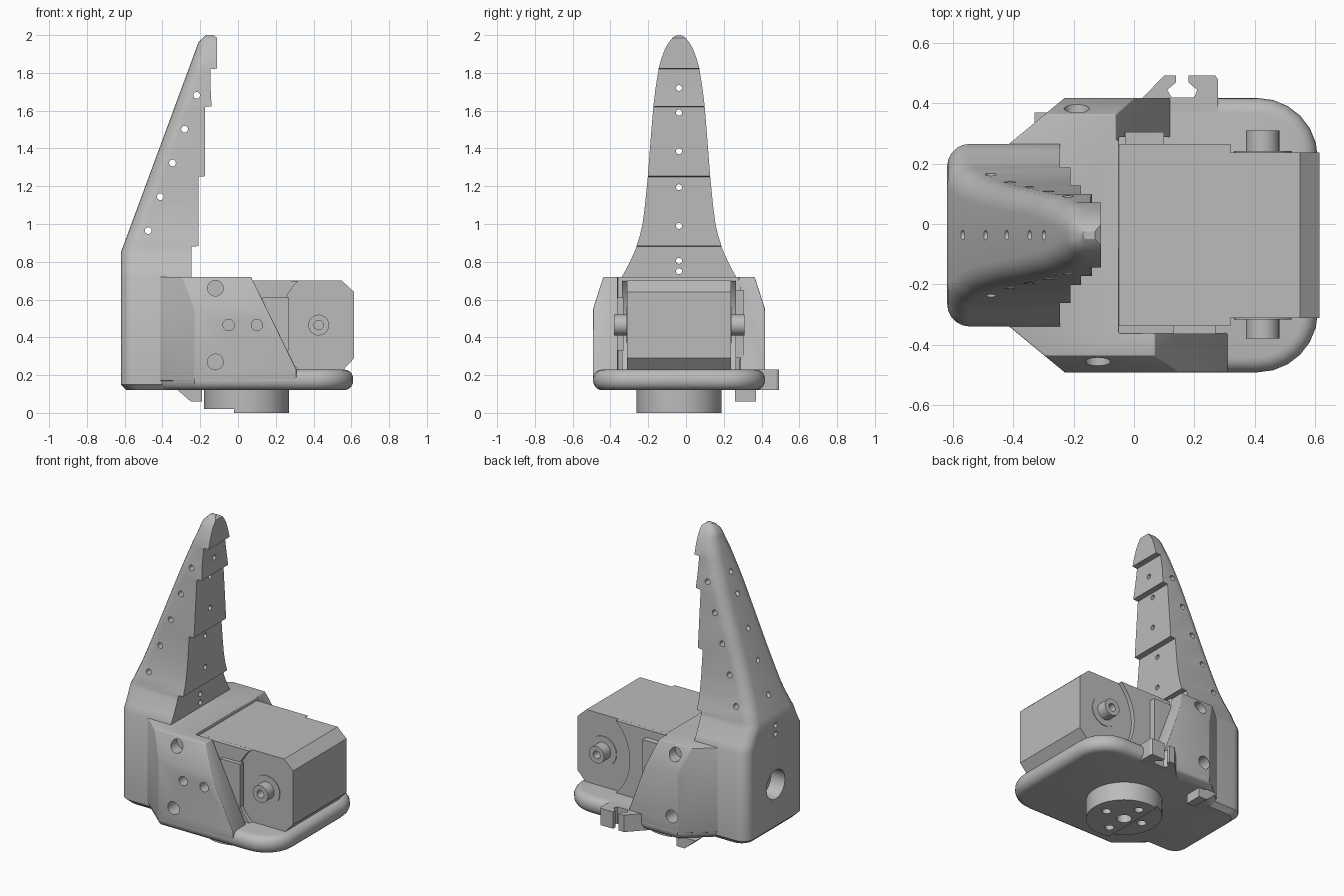
import bpy, bmesh, math
from mathutils import Matrix, Vector

if "Cube" in bpy.data.objects:
    bpy.data.objects.remove(bpy.data.objects["Cube"])

CY = -0.037  # y of the symmetry plane
grey = bpy.data.materials.new("plain grey")
grey.use_nodes = True
grey.diffuse_color = (0.5, 0.5, 0.5, 1)
grey.node_tree.nodes["Principled BSDF"].inputs["Base Color"].default_value = (0.5, 0.5, 0.5, 1)
parts = []


def finish(bm, name, keep=True):
    bmesh.ops.recalc_face_normals(bm, faces=bm.faces)
    mesh = bpy.data.meshes.new(name)
    bm.to_mesh(mesh)
    bm.free()
    mesh.materials.append(grey)
    ob = bpy.data.objects.new(name, mesh)
    bpy.context.collection.objects.link(ob)
    if keep:
        parts.append(ob)
    else:
        ob.hide_render = True
    return ob


def loft(name, rows, keep=True):
    """Closed solid through equal-length rings of points."""
    bm = bmesh.new()
    rings = [[bm.verts.new(p) for p in row] for row in rows]
    n = len(rings[0])
    for a, b in zip(rings, rings[1:]):
        for i in range(n):
            j = (i + 1) % n
            bm.faces.new((a[i], a[j], b[j], b[i]))
    bm.faces.new(rings[0][::-1])
    bm.faces.new(rings[-1])
    return finish(bm, name, keep)


def prism(name, pts, axis, lo, hi, keep=True):
    """Extrude a 2D outline along an axis."""
    def place(p, t):
        return {"x": (t, *p), "y": (p[0], t, p[1]), "z": (*p, t)}[axis]
    return loft(name, [[place(p, t) for p in pts] for t in (lo, hi)], keep)


def box(name, x, y, z, keep=True):
    outline = [(x[0], y[0]), (x[1], y[0]), (x[1], y[1]), (x[0], y[1])]
    return prism(name, outline, "z", *z, keep)


def rod(name, axis, centre, r, lo, hi, keep=True, sides=32):
    ring = [(centre[0] + r * math.cos(2 * math.pi * i / sides),
             centre[1] + r * math.sin(2 * math.pi * i / sides)) for i in range(sides)]
    return prism(name, ring, axis, lo, hi, keep)


def bake(ob):
    dg = bpy.context.evaluated_depsgraph_get()
    mesh = bpy.data.meshes.new_from_object(ob.evaluated_get(dg))
    ob.modifiers.clear()
    ob.data = mesh


def cut(ob, cutter):
    mod = ob.modifiers.new("cut", "BOOLEAN")
    mod.operation = "DIFFERENCE"
    mod.solver = "EXACT"
    mod.object = cutter
    bake(ob)
    bpy.data.objects.remove(cutter)


def drill(ob, axis, centre, r, lo, hi):
    cut(ob, rod("drill", axis, centre, r, lo, hi, False, 16))


def bevel(ob, width, segments=3, angle=30):
    mod = ob.modifiers.new("bevel", "BEVEL")
    mod.width = width
    mod.segments = segments
    mod.limit_method = "ANGLE"
    mod.angle_limit = math.radians(angle)
    bake(ob)


# Tapered finger: rounded back edges, stepped front
def back_x(z):
    if z < 0.85:
        return -0.62
    if z < 1.96:
        return -0.62 + 0.41 * (z - 0.85) / 1.11
    return -0.21 + (z - 1.96)


steps = [(0.88, -0.245), (1.25, -0.21), (1.62, -0.175), (1.82, -0.145), (9, -0.11)]
widths = [(0.15, 0.303), (0.72, 0.303), (0.76, 0.28), (0.80, 0.26), (0.85, 0.237),
          (0.88, 0.225), (0.94, 0.207), (1.0, 0.193), (1.1, 0.18), (1.25, 0.165),
          (1.45, 0.15), (1.62, 0.136), (1.72, 0.124), (1.82, 0.108), (1.88, 0.092),
          (1.93, 0.073), (1.96, 0.055), (1.985, 0.035), (2.0, 0.012)]


def section(z, w, front, inset=0.0):
    back = back_x(z) + inset
    r = min(0.075, w * 0.8)
    arc = [math.radians(18 * i) for i in range(6)]
    side = [(back + r - r * math.sin(a), w - r + r * math.cos(a)) for a in arc]
    half = [(front, w)] + side
    return [(x, CY + y, z) for x, y in half] + [(x, CY - y, z) for x, y in half[::-1]]


rows = [section(0.12, 0.275, -0.245, 0.03)]
for z, w in widths:
    front = next(x for top, x in steps if z <= top)
    rows.append(section(z, w, front - (0.02 if z == 2.0 else 0)))
    if any(z == top for top, x in steps):
        rows.append(section(z + 0.003, w, front + 0.035))
finger = loft("finger", rows)
for z in (0.75, 0.805, 0.99, 1.195, 1.385, 1.59, 1.72):
    drill(finger, "x", (CY, z), 0.016, -0.9, 0.3)
for i in range(5):
    drill(finger, "y", (-0.475 + 0.064 * i, 0.965 + 0.179 * i), 0.018, -0.8, 0.8)
drill(finger, "x", (CY, 0.42), 0.095, -0.9, -0.52)

# Base plate with rounded far corners
edge = [(-0.60, 0.29), (-0.42, 0.29), (-0.23, 0.455)]
edge += [(0.41 + 0.2 * math.sin(math.radians(15 * i)),
          0.255 + 0.2 * math.cos(math.radians(15 * i))) for i in range(7)]
plate = prism("base_plate", [(x, CY + y) for x, y in edge]
              + [(x, CY - y) for x, y in edge[::-1]], "z", 0.12, 0.23)
bevel(plate, 0.05, 5, 50)

# Housing with two slanted side walls around the motor bay
plan = [(-0.5, 0.29), (-0.43, 0.29), (-0.23, 0.455), (0.45, 0.455)]
housing = prism("housing", [(x, CY + y) for x, y in plan]
                + [(x, CY - y) for x, y in plan[::-1]], "z", 0.17, 0.72)
for s in (-1, 1):
    slope = [(0.46, 0.535), (0.6, 0.535), (0.6, 0.80), (0.375, 0.80)]
    cut(housing, prism("chamfer", [(CY + s * y, z) for y, z in slope], "x", -1, 1, False))
cut(housing, box("bay", (-0.05, 1), (CY - 0.325, CY + 0.325), (0.1, 1), False))
for top, foot, lo, hi in ((0.03, 0.31, -1, CY - 0.2), (-0.09, 0.12, CY + 0.315, 1)):
    slant = [(top, 0.80), (foot, 0.23), (foot, 0.1), (1, 0.1), (1, 0.80)]
    cut(housing, prism("slant", slant, "y", lo, hi, False))
bevel(housing, 0.03)
for x, s in ((-0.12, -1), (-0.19, 1)):
    for z in (0.66, 0.27):
        y = sorted((CY + s * 0.36, CY + s * 0.6))
        drill(housing, "y", (x, z), 0.042, *y)
for x in (-0.05, 0.10):
    drill(housing, "y", (x, 0.465), 0.03, -0.7, -0.42)

# Motor case, its raised cheeks and side connectors
case = [(-0.05, 0.22), (0.55, 0.22), (0.615, 0.29), (0.615, 0.64), (0.55, 0.70), (-0.05, 0.70)]
prism("motor_case", case, "y", CY - 0.275, CY + 0.275)
arc = [math.radians(-46 + 92 * i / 16) for i in range(17)]
cheek = [(0.546 - 0.326 * math.cos(a), 0.465 + 0.326 * math.sin(a)) for a in arc]
prism("motor_cheeks", [(-0.05, 0.23)] + cheek + [(-0.05, 0.70)], "y", CY - 0.302, CY + 0.302)
box("left_connector", (-0.03, 0.10), (0.25, 0.305), (0.29, 0.65))
box("right_connector", (0.13, 0.27), (-0.365, -0.33), (0.33, 0.61))

# Output shaft with collars and a bored end on each side
rod("shaft_collar", "y", (0.427, 0.465), 0.095, CY - 0.279, CY + 0.279)
shaft = rod("shaft", "y", (0.427, 0.465), 0.055, -0.38, 0.31)
drill(shaft, "y", (0.427, 0.465), 0.025, -0.5, -0.32)
drill(shaft, "y", (0.427, 0.465), 0.025, 0.25, 0.5)

# Round mounting flange underneath with screw holes
flange = rod("mounting_flange", "z", (0.045, CY), 0.225, 0, 0.14, True, 64)
cut(flange, box("notch", (-0.4, -0.02), (-0.5, 0.5), (-0.1, 0.02), False))
drill(flange, "z", (0.045, CY), 0.045, -0.1, 0.08)
for i in range(4):
    a = math.pi / 2 * i
    drill(flange, "z", (0.045 + 0.135 * math.cos(a), CY + 0.135 * math.sin(a)), 0.027, -0.1, 0.08)

# Cable clip on the left side and cable hook below
clip = [(-0.02, 0.37), (0.03, 0.42), (0.10, 0.493), (0.14, 0.493), (0.14, 0.47), (0.11, 0.445),
        (0.125, 0.42), (0.20, 0.42), (0.21, 0.445), (0.18, 0.47), (0.18, 0.493),
        (0.27, 0.493), (0.278, 0.48), (0.278, 0.37)]
prism("cable_clip", clip, "z", 0.12, 0.23)
hook = [(-0.33, 0.13), (-0.25, 0.06), (-0.19, 0.06), (-0.19, 0.13)]
prism("cable_hook", hook, "y", 0.26, 0.37)

# Smooth shading with sharp edges kept
bpy.ops.object.select_all(action="DESELECT")
for ob in parts:
    ob.select_set(True)
bpy.context.view_layer.objects.active = finger
bpy.ops.object.shade_smooth_by_angle(angle=math.radians(30))
